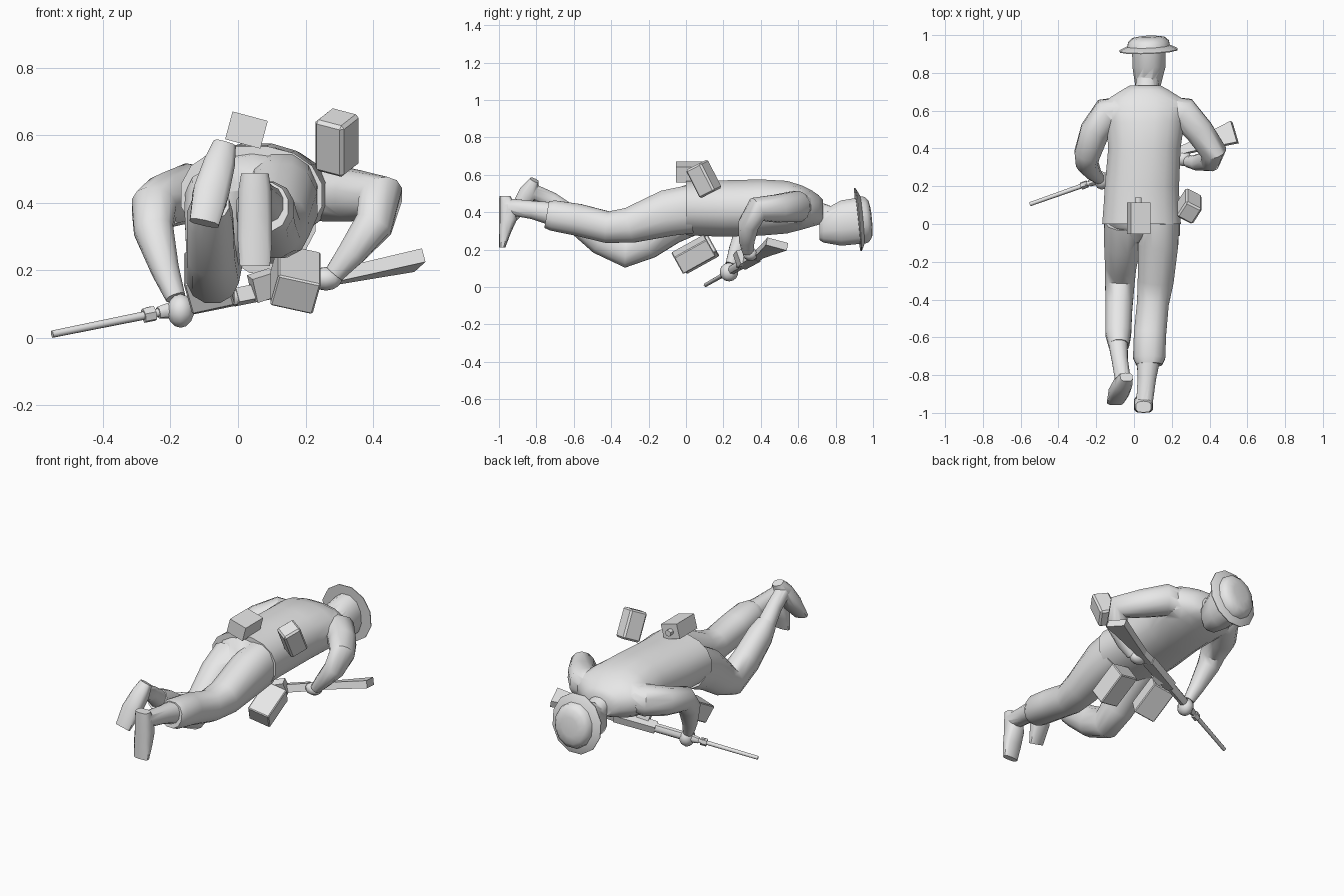
import bpy, bmesh, math
from mathutils import Vector

if "Cube" in bpy.data.objects:
    bpy.data.objects.remove(bpy.data.objects["Cube"])

mat = bpy.data.materials.new("plain_grey")
mat.diffuse_color = (0.8, 0.8, 0.8, 1)
mat.use_nodes = True
mat.node_tree.nodes["Principled BSDF"].inputs["Base Color"].default_value = mat.diffuse_color


def shade(ob, angle=45):
    bpy.ops.object.select_all(action='DESELECT')
    ob.select_set(True)
    bpy.context.view_layer.objects.active = ob
    bpy.ops.object.shade_smooth_by_angle(angle=math.radians(angle))


def finish(name, bm, smooth=True):
    bmesh.ops.recalc_face_normals(bm, faces=bm.faces[:])
    me = bpy.data.meshes.new(name)
    bm.to_mesh(me)
    bm.free()
    me.materials.append(mat)
    ob = bpy.data.objects.new(name, me)
    bpy.context.collection.objects.link(ob)
    if smooth:
        shade(ob)
    return ob


def loft(name, rings, up=(0, 0, 1), n=12, power=0.9, smooth=True, axis=None):
    """Skin rings of (x, y, z, half width, half height) along their path."""
    bm = bmesh.new()
    up = Vector(up)
    cs = [Vector(r[:3]) for r in rings]
    loops = []
    for i, r in enumerate(rings):
        t = cs[min(i + 1, len(cs) - 1)] - cs[max(i - 1, 0)]
        t = (Vector(axis) if axis else t).normalized()
        side = t.cross(up).normalized()
        u = side.cross(t)
        loop = []
        for k in range(n):
            a = math.tau * (k + 0.5) / n
            c, s = math.cos(a), math.sin(a)
            if n == 4:
                c, s = c * math.sqrt(2), s * math.sqrt(2)
            c = math.copysign(abs(c) ** power, c)
            s = math.copysign(abs(s) ** power, s)
            loop.append(bm.verts.new(cs[i] + side * c * r[3] + u * s * r[4]))
        loops.append(loop)
    for a, b in zip(loops, loops[1:]):
        for k in range(n):
            j = (k + 1) % n
            bm.faces.new((a[k], a[j], b[j], b[k]))
    bm.faces.new(loops[0])
    bm.faces.new(loops[-1][::-1])
    return finish(name, bm, smooth)


def weld(base, *others):
    """Fuse overlapping solids into one skin."""
    bpy.context.view_layer.objects.active = base
    for ob in others:
        mod = base.modifiers.new("fuse", 'BOOLEAN')
        mod.operation, mod.solver, mod.object = 'UNION', 'EXACT', ob
        bpy.context.view_layer.objects.active = base
        bpy.ops.object.modifier_apply(modifier=mod.name)
        bpy.data.objects.remove(ob)
    shade(base)
    return base


def box(name, centre, size, rot, bevel=0.0):
    bm = bmesh.new()
    bmesh.ops.create_cube(bm, size=1)
    bmesh.ops.scale(bm, vec=size, verts=bm.verts[:])
    if bevel:
        bmesh.ops.bevel(bm, geom=bm.edges[:], offset=bevel, segments=1, affect='EDGES')
    ob = finish(name, bm, False)
    ob.rotation_mode = 'ZYX'
    ob.rotation_euler = [math.radians(a) for a in rot]
    ob.location = centre
    return ob


def tube(rings):
    """Round sections: one radius used both ways."""
    return [(*r, r[-1]) for r in rings]


# Jacket fused with sleeves bent at the elbow
jacket = loft("jacket", [
    (.04, 0, .422, .212, .147), (.04, .1, .42, .204, .15), (.042, .2, .42, .2, .153),
    (.055, .4, .425, .195, .153), (.06, .54, .427, .21, .143),
    (.06, .62, .425, .225, .12), (.06, .67, .42, .19, .1), (.06, .71, .412, .125, .08),
    (.06, .732, .405, .085, .062)], n=16, axis=(0, 1, 0))
left_sleeve = loft("left_sleeve", tube([
    (-.04, .61, .43, .07), (-.14, .585, .43, .087), (-.208, .49, .408, .08),
    (-.248, .37, .385, .07), (-.25, .325, .32, .06), (-.215, .27, .2, .042),
    (-.185, .24, .12, .03)]), up=(1, 0, 0))
right_sleeve = loft("right_sleeve", tube([
    (.16, .61, .43, .07), (.26, .59, .43, .086), (.347, .49, .42, .077),
    (.422, .38, .415, .069), (.402, .335, .335, .058), (.335, .325, .25, .043),
    (.285, .33, .19, .03)]), up=(1, 0, 0))
weld(jacket, left_sleeve, right_sleeve)

# Trousers
hips = loft("trousers", [(.04, .03, .42, .185, .132), (.04, -.02, .415, .165, .125),
                         (.045, -.1, .375, .08, .07)], n=14, axis=(0, 1, 0))
right_leg = loft("right_trouser_leg", [
    (.13, .02, .415, .108, .133), (.128, -.1, .395, .11, .128), (.115, -.3, .33, .098, .098),
    (.1, -.42, .32, .087, .087), (.085, -.58, .36, .088, .088),
    (.08, -.71, .382, .088, .084), (.08, -.745, .388, .07, .075)])
left_leg = loft("left_trouser_leg", [
    (-.055, .02, .395, .105, .125), (-.06, -.1, .335, .1, .118), (-.07, -.22, .24, .085, .1),
    (-.075, -.32, .188, .08, .087), (-.08, -.45, .255, .073, .087),
    (-.083, -.58, .355, .07, .075), (-.08, -.645, .40, .055, .06)])
weld(hips, right_leg, left_leg)

# Ankles and feet, soles turned backwards
right_foot = loft("right_foot", [
    (.05, -.968, .487, .042, .03), (.05, -.957, .44, .05, .043),
    (.05, -.952, .36, .053, .048), (.05, -.968, .29, .053, .032),
    (.05, -.983, .212, .046, .017)],
    up=(0, 1, 0), n=10, power=.7, axis=(0, 0, -1))
right_ankle = loft("right_ankle", tube([(.075, -.73, .395, .062), (.068, -.82, .412, .05),
                                        (.055, -.95, .43, .045)]))
weld(right_foot, right_ankle)
left_foot = loft("left_foot", [
    (-.04, -.81, .572, .035, .025), (-.057, -.84, .51, .048, .05),
    (-.08, -.89, .43, .055, .042), (-.1, -.945, .34, .045, .017)],
    up=(0, 1, 0), n=10, power=.7)
left_ankle = loft("left_ankle", tube([(-.085, -.63, .395, .052), (-.075, -.72, .465, .044),
                                      (-.06, -.82, .51, .043)]))
weld(left_foot, left_ankle)

# Hands gripping the gun
for name, c, r in (("left_hand", (-.17, .23, .08), (.042, .05, .05)),
                   ("right_hand", (.26, .345, .175), (.05, .04, .035))):
    bm = bmesh.new()
    bmesh.ops.create_uvsphere(bm, u_segments=10, v_segments=7, radius=1)
    bmesh.ops.scale(bm, vec=r, verts=bm.verts[:])
    bmesh.ops.translate(bm, vec=c, verts=bm.verts[:])
    finish(name, bm)

# Head fused with the neck
head = loft("head", [(.074, .714, .305, .045, .055), (.074, .735, .325, .07, .09),
                     (.079, .83, .342, .09, .125), (.079, .93, .355, .092, .128)], axis=(0, 1, 0))
neck = loft("neck", [(.066, .7, .402, .062, .055), (.07, .75, .38, .062, .06),
                     (.074, .8, .36, .065, .075)])
weld(head, neck)

# Round hat with a thin sloping brim
tilt = (-.04, 1, .1)
loft("hat_brim", [(.077, .917, .36, .158, .175), (.077, .922, .36, .158, .175),
                  (.077, .945, .362, .11, .125)], n=12, power=1, axis=tilt)
loft("hat_crown", [(.077, .935, .358, .117, .134), (.077, .965, .361, .112, .126),
                   (.077, .985, .364, .09, .1), (.077, .992, .366, .05, .055)],
     n=12, power=1, axis=tilt)

# Long gun lying across under the chest
muzzle, butt = Vector((-.55, .105, .011)), Vector((.533, .487, .23))
flat = (-.3, .9, -.25)


def gun_part(name, sections, n=8):
    """Sections are (share of the length, half depth, half height)."""
    rings = [(*muzzle.lerp(butt, t), w, h) for t, w, h in sections]
    return loft(name, rings, up=flat, n=n, smooth=n > 4, power=1)


gun_part("barrel", [(0, .011, .011), (.3, .013, .013)])
gun_part("front_band", [(.25, .023, .02), (.28, .023, .02)], 6)
gun_part("handguard", [(.29, .018, .018), (.33, .026, .024), (.5, .026, .027)])
gun_part("receiver", [(.5, .022, .028), (.7, .022, .032)], 4)
gun_part("stock", [(.7, .02, .026), (.76, .019, .023), (.86, .02, .037), (1, .021, .06)], 4)
box("magazine", (.075, .295, .155), (.07, .05, .075), (20, -12, 20))
box("front_sight", (-.262, .21, .072), (.014, .012, .04), (0, -10, 20))

# Belt gear on the back
box("canteen", (.025, .03, .615), (.108, .165, .085), (0, 15, 0))
loft("canteen_cap", tube([(.022, .112, .615, .018), (.022, .14, .615, .018)]), n=8)
box("side_pouch", (.293, .095, .578), (.098, .105, .17), (27, 0, -30), .01)

# Belt gear hanging under the waist
for name, x, y in (("right_ammo_pouch", .17, .04), ("left_ammo_pouch", -.085, .06)):
    box(name, (x, y, .175), (.13, .2, .105), (29, 14 if x > 0 else -14, 0), .005)
